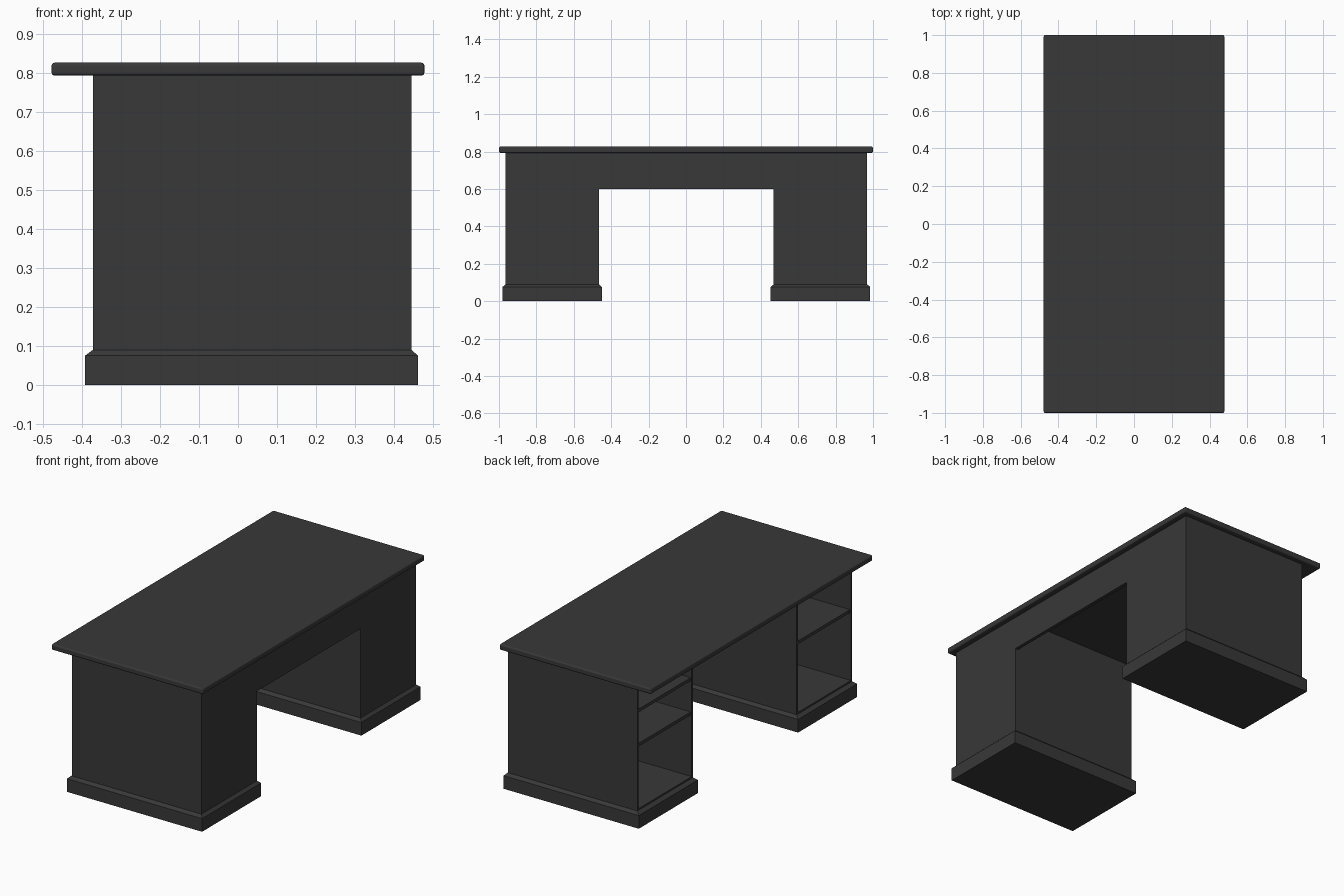
import bpy, bmesh
from mathutils import Vector

if "Cube" in bpy.data.objects:
    bpy.data.objects.remove(bpy.data.objects["Cube"])

mat = bpy.data.materials.new("charcoal")
mat.diffuse_color = (0.04, 0.04, 0.04, 1)
mat.use_nodes = True
mat.node_tree.nodes["Principled BSDF"].inputs["Base Color"].default_value = mat.diffuse_color


def finish(name, bm):
    bmesh.ops.recalc_face_normals(bm, faces=bm.faces)
    me = bpy.data.meshes.new(name)
    bm.to_mesh(me)
    bm.free()
    ob = bpy.data.objects.new(name, me)
    bpy.context.collection.objects.link(ob)
    me.materials.append(mat)
    return ob


def box_bm(lo, hi):
    bm = bmesh.new()
    bmesh.ops.create_cube(bm, size=1)
    lo, hi = Vector(lo), Vector(hi)
    for v in bm.verts:
        v.co = Vector([(lo[i] + hi[i]) / 2 + v.co[i] * (hi[i] - lo[i]) for i in range(3)])
    return bm


def box(name, lo, hi):
    return finish(name, box_bm(lo, hi))


X0, X1 = -0.372, 0.445      # pedestal depth, open towards -x
TOP, BASE = 0.793, 0.088    # pedestal height range
WALL = 0.016


# Hollow carcass, open on the -x side
def carcass(name, y0, y1):
    bm = box_bm((X0, y0, BASE), (X1, y1, TOP))
    bm.faces.ensure_lookup_table()
    face = min(bm.faces, key=lambda f: f.calc_center_median().x)
    bmesh.ops.inset_region(bm, faces=[face], thickness=WALL)
    res = bmesh.ops.extrude_discrete_faces(bm, faces=[face])
    for v in res["faces"][0].verts:
        v.co.x = X1 - WALL
    return finish(name, bm)


# Plinth with a sloped top moulding
def plinth(name, y0, y1):
    bm = box_bm((X0 - 0.02, y0 - 0.016, 0), (X1 + 0.016, y1 + 0.016, 0.075))
    face = max(bm.faces, key=lambda f: f.calc_center_median().z)
    res = bmesh.ops.extrude_discrete_faces(bm, faces=[face])
    for v in res["faces"][0].verts:
        v.co.x = X0 if v.co.x < 0 else X1
        v.co.y = y0 if v.co.y < (y0 + y1) / 2 else y1
        v.co.z = 0.09
    return finish(name, bm)


# Two pedestals: one with two shelves, one with a single shelf
for side, y0, y1, shelves in (("left", -0.966, -0.466, (0.495,)),
                              ("right", 0.469, 0.969, (0.46, 0.655))):
    carcass(side + "_pedestal", y0, y1)
    plinth(side + "_plinth", y0, y1)
    for i, z in enumerate(shelves):
        box(f"{side}_shelf_{i + 1}", (X0 + 0.003, y0 + WALL, z - 0.009),
            (X1 - WALL, y1 - WALL, z + 0.009))

# Modesty panel bridging the pedestals
box("modesty_panel", (X1 - 0.02, -0.466, 0.6), (X1, 0.469, TOP))

# Desktop with softened edges
top = box("desktop", (-0.478, -1, TOP), (0.478, 1, 0.826))
bev = top.modifiers.new("soft_edges", "BEVEL")
bev.width = 0.008
bev.segments = 3
